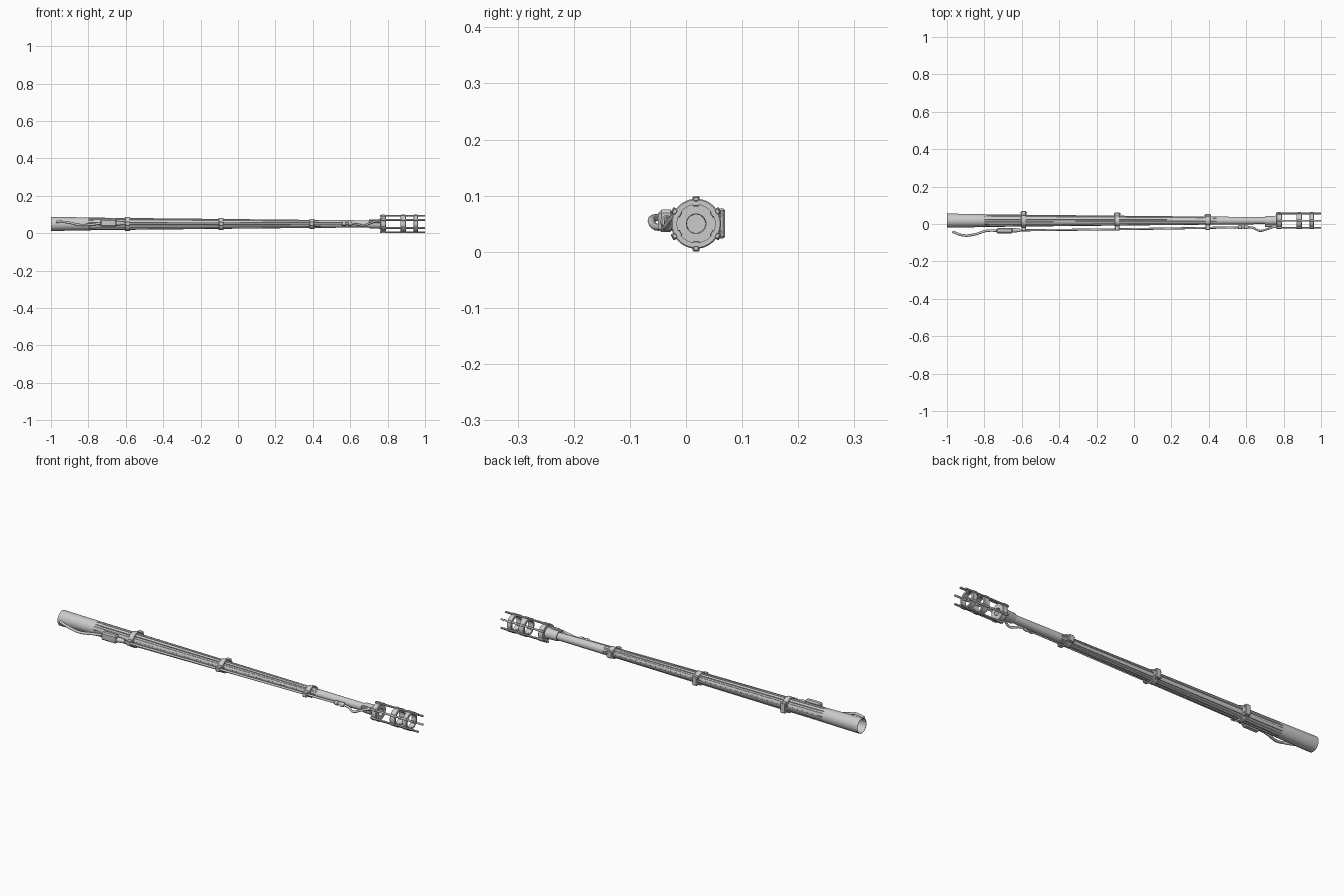
import bpy, bmesh, math
from mathutils import Matrix, Vector

if "Cube" in bpy.data.objects:
    bpy.data.objects.remove(bpy.data.objects["Cube"])

AY, AZ = 0.018, 0.05          # barrel axis
CY = -0.031                   # sensor rod lies beside the barrel


def finish(name, bm, smooth=True):
    bmesh.ops.recalc_face_normals(bm, faces=bm.faces[:])
    me = bpy.data.meshes.new(name)
    bm.to_mesh(me)
    bm.free()
    ob = bpy.data.objects.new(name, me)
    bpy.context.collection.objects.link(ob)
    if smooth:
        bpy.context.view_layer.objects.active = ob
        ob.select_set(True)
        bpy.ops.object.shade_smooth_by_angle(angle=math.radians(35))
        ob.select_set(False)
    return ob


def lathe(name, profile, n=48, y=AY, z=AZ, closed=False, flute=None):
    """Revolve (x, r) points about the x direction; flute(x, angle) scales r."""
    bm = bmesh.new()
    rings = []
    for x, r in profile:
        ring = []
        for i in range(n):
            a = 2 * math.pi * i / n
            k = r * (flute(x, a) if flute else 1)
            ring.append(bm.verts.new((x, y + k * math.cos(a), z + k * math.sin(a))))
        rings.append(ring)
    pairs = list(zip(rings, rings[1:]))
    if closed:
        pairs.append((rings[-1], rings[0]))
    for a, b in pairs:
        for i in range(n):
            j = (i + 1) % n
            bm.faces.new((a[i], a[j], b[j], b[i]))
    if not closed:
        bm.faces.new(rings[0])
        bm.faces.new(rings[-1])
    return finish(name, bm)


def box(name, x0, x1, y0, y1, z0, z1, bevel=0.002, angle=0):
    """Box given in axis coordinates, optionally turned about the barrel axis."""
    bm = bmesh.new()
    bmesh.ops.create_cube(bm, size=1)
    for v in bm.verts:
        v.co = Vector(((x0 + x1) / 2 + v.co.x * (x1 - x0),
                       (y0 + y1) / 2 + v.co.y * (y1 - y0),
                       (z0 + z1) / 2 + v.co.z * (z1 - z0)))
    if bevel:
        bmesh.ops.bevel(bm, geom=bm.edges[:], offset=bevel, segments=1, affect='EDGES')
    bm.transform(Matrix.Translation((0, AY, AZ)) @ Matrix.Rotation(angle, 4, 'X'))
    return finish(name, bm, False)


def cable(name, pts, r):
    cu = bpy.data.curves.new(name, 'CURVE')
    cu.dimensions = '3D'
    cu.bevel_depth, cu.bevel_resolution = r, 3
    cu.use_fill_caps = True
    sp = cu.splines.new('BEZIER')
    sp.bezier_points.add(len(pts) - 1)
    for p, co in zip(sp.bezier_points, pts):
        p.co = co
        p.handle_left_type = p.handle_right_type = 'AUTO'
    ob = bpy.data.objects.new(name, cu)
    bpy.context.collection.objects.link(ob)
    return ob


# barrel: tapered tube with eight flutes and a recessed breech opening
def flute(x, a):
    if not -0.79 < x < 0.43:
        return 1
    d = abs((a / (math.pi / 4) + 0.5) % 1 - 0.5)
    return 0.86 if d < 0.17 else 1


def radius(x):
    return 0.0345 - 0.0158 * (x + 0.8) / 1.5


lathe("barrel", [(-0.94, 0.03), (-0.995, 0.034), (-1, 0.035), (-1, 0.037), (-0.985, 0.0375)]
      + [(x, radius(x)) for x in (-0.8, -0.76, -0.4, 0, 0.36, 0.44, 0.7)]
      + [(0.7, 0.0225), (0.705, 0.024), (0.75, 0.025), (0.765, 0.03), (0.79, 0.03),
         (0.79, 0.0175), (0.74, 0.0165)], 96, flute=flute)

# three clamps carrying the rod, each with a bolted lug at the back
for i, x in enumerate((-0.59, -0.09, 0.395)):
    r = radius(x)
    w, s = 0.0135, (1, 0.88, 0.66)[i]
    R = r + 0.0055
    lathe(f"clamp_band_{i}", [(x - w, r - 0.004), (x - w, R - 0.001), (x - w + 0.001, R),
                              (x + w - 0.001, R), (x + w, R - 0.001), (x + w, r - 0.004)],
          closed=True)
    box(f"clamp_back_lug_{i}", x - w, x + w, r - 0.004, r + 0.019 * s, -0.026 * s, 0.027 * s, 0.003)
    rod_y = CY + 0.006 * (x + 0.59) - AY
    box(f"clamp_front_arm_{i}", x - w * 0.9, x + w * 0.9, rod_y - 0.008, -r + 0.006, -0.011, 0.013, 0.003)
    for k in (-1, 1):
        lathe(f"clamp_bolt_{i}_{k}", [(x - w - 0.004, 0.0045), (x + w + 0.004, 0.0045)], 6,
              AY + r + 0.01 * s, AZ + k * 0.015 * s)

# muzzle cage: base collar, two rings and six bars
def cage_ring(name, x0, x1, ri, ro):
    b = 0.002
    return lathe(name, [(x0, ri), (x0, ro - b), (x0 + b, ro), (x1 - b, ro), (x1, ro - b), (x1, ri)],
                 closed=True)


cage_ring("cage_base", 0.762, 0.79, 0.022, 0.041)
cage_ring("cage_ring_rear", 0.868, 0.898, 0.034, 0.0445)
cage_ring("cage_ring_front", 0.938, 0.963, 0.034, 0.0445)
for i in range(6):
    a = math.pi / 2 + i * math.pi / 3
    box(f"cage_bar_{i}", 0.758, 1.0, 0.040, 0.0475, -0.0045, 0.0045, 0.001, a)
    for j, x in enumerate((0.776, 0.883, 0.95)):
        box(f"cage_foot_{i}_{j}", x - 0.011, x + 0.011, 0.031, 0.0495, -0.006, 0.006, 0.0015, a)

# sensor rod, connectors, housing and loose cables at both ends
cable("sensor_rod", [(-0.62, CY - 0.003, 0.052), (-0.09, CY + 0.003, 0.052), (0.56, CY + 0.013, 0.051)], 0.0055)
cable("rear_cable", [(-0.97, -0.042, 0.062), (-0.91, -0.061, 0.058), (-0.85, -0.055, 0.045),
                     (-0.79, -0.037, 0.046), (-0.73, -0.035, 0.054)], 0.0065)
cable("front_cable", [(0.59, -0.017, 0.051), (0.635, -0.020, 0.048), (0.67, -0.036, 0.042),
                      (0.71, -0.028, 0.055), (0.745, -0.016, 0.066), (0.775, -0.008, 0.066)], 0.0055)
box("sensor_housing", -0.735, -0.65, -0.068, -0.04, -0.015, 0.025, 0.006)
lathe("housing_connector", [(-0.66, 0.012), (-0.63, 0.012), (-0.625, 0.009), (-0.61, 0.009)], 20, -0.034, 0.053)
lathe("cable_connector", [(0.555, 0.007), (0.56, 0.011), (0.575, 0.011), (0.578, 0.008),
                          (0.588, 0.008), (0.59, 0.011), (0.603, 0.011), (0.61, 0.007)], 20, -0.017, 0.051)
box("cable_entry", 0.70, 0.77, -0.034, -0.02, 0.006, 0.021, 0.003)
